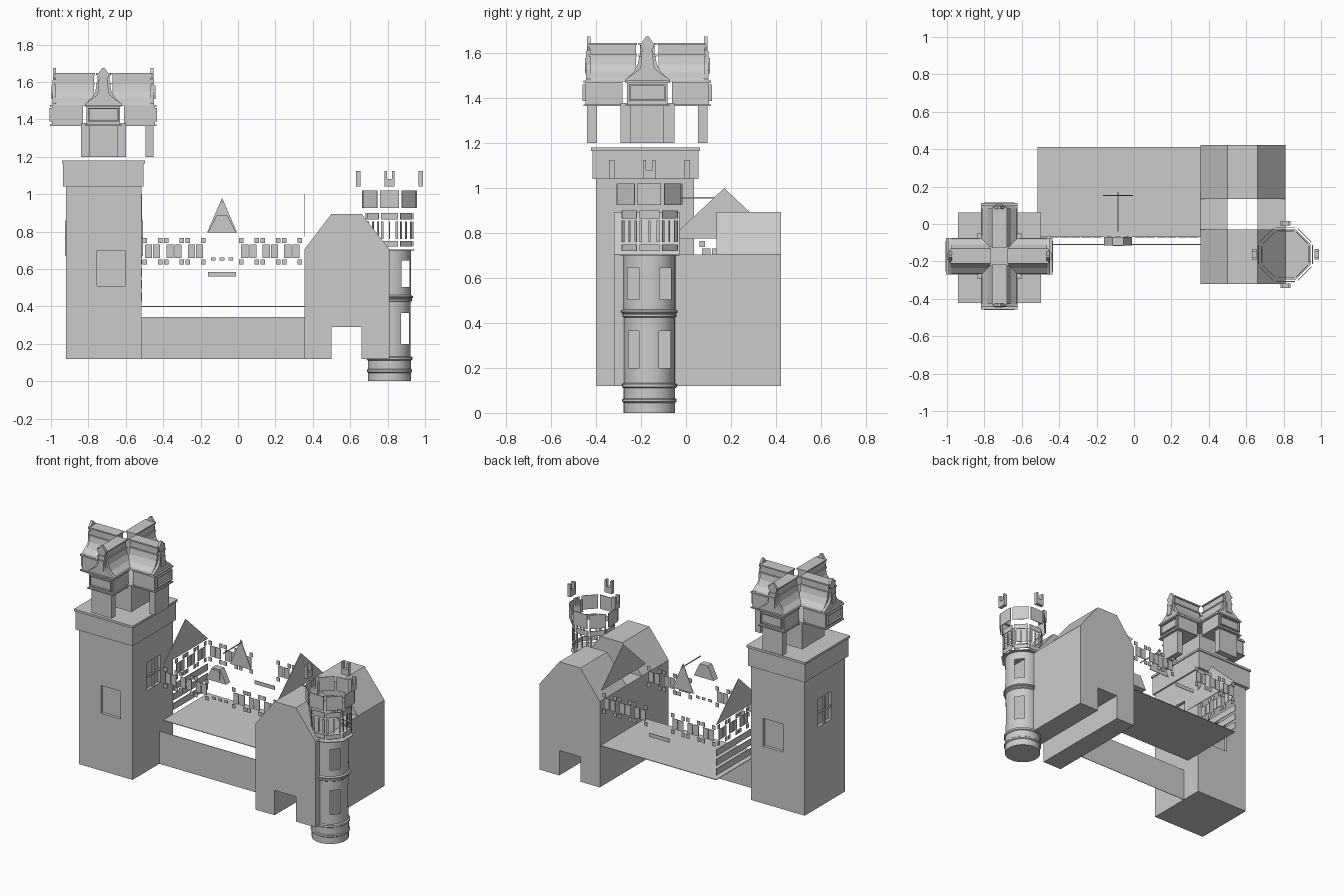
import bpy, bmesh
from math import sin, cos, pi, radians
from mathutils import Matrix, Vector

if "Cube" in bpy.data.objects:
    bpy.data.objects.remove(bpy.data.objects["Cube"])


def make(name, bm, mat=None):
    if mat:
        bm.transform(mat)
    bmesh.ops.recalc_face_normals(bm, faces=bm.faces)
    me = bpy.data.meshes.new(name)
    bm.to_mesh(me)
    bm.free()
    ob = bpy.data.objects.new(name, me)
    bpy.context.collection.objects.link(ob)
    return ob


def add_box(bm, x0, x1, y0, y1, z0, z1):
    m = Matrix.Translation(((x0+x1)/2, (y0+y1)/2, (z0+z1)/2)) @ Matrix.Diagonal((x1-x0, y1-y0, z1-z0, 1))
    bmesh.ops.create_cube(bm, size=1, matrix=m)


def boxes(name, lst, mat=None):
    bm = bmesh.new()
    for b in lst:
        add_box(bm, *b)
    return make(name, bm, mat)


def add_prism(bm, pts, d0, d1, axis='y'):
    # pts are (u, z), extruded along axis
    def v(u, d, z):
        return bm.verts.new((u, d, z) if axis == 'y' else (d, u, z))
    a = [v(u, d0, z) for u, z in pts]
    b = [v(u, d1, z) for u, z in pts]
    bm.faces.new(a)
    bm.faces.new(b[::-1])
    n = len(pts)
    for i in range(n):
        j = (i+1) % n
        bm.faces.new((a[i], b[i], b[j], a[j]))


def prism(name, pts, spans, axis='y', mat=None):
    bm = bmesh.new()
    for d0, d1 in spans:
        add_prism(bm, pts, d0, d1, axis)
    return make(name, bm, mat)


def cut(ob, b):
    c = boxes('cutter', [b])
    c.hide_render = True
    m = ob.modifiers.new('cut', 'BOOLEAN')
    m.object, m.solver = c, 'EXACT'
    bpy.context.view_layer.objects.active = ob
    bpy.ops.object.modifier_apply(modifier='cut')
    bpy.data.objects.remove(c)


T = 0.002  # half thickness of thin panels

# big square tower with recessed windows
tower = boxes('tower_shaft', [(-.92, -.515, -.40, .035, .12, 1.04)])
for y in (-.40, .035):
    cut(tower, (-.755, -.605, y-.02, y+.02, .51, .70))
for x in (-.92, -.515):
    cut(tower, (x-.02, x+.02, -.25, -.10, .67, .86))
    boxes('tower_window_bars', [(x-.006, x+.006, -.18, -.17, .67, .86),
                                (x-.006, x+.006, -.25, -.10, .76, .77)])
boxes('tower_parapet', [(-.935, -.505, -.415, .055, 1.04, 1.175),
                        (-.942, -.498, -.422, .062, 1.165, 1.18)])

# crown of four gabled wings
C = Matrix.Translation((-.72, -.172, 0))
boxes('crown_core', [(-.12, .12, -.12, .12, 1.2, 1.38)], C)
half = [(.095, 1.475), (.09, 1.49), (.062, 1.515), (.043, 1.55), (.035, 1.59)]
gab = [(.098, 1.475), (.098, 1.485), (.06, 1.51), (.035, 1.53), (.027, 1.55), (.025, 1.61)]


def mirror(p):
    return p + [(-u, z) for u, z in p[::-1]]


for k in range(4):
    M = C @ Matrix.Rotation(k*pi/2, 4, 'Z')
    boxes('crown_wing_box', [(-.09, .09, -.275, -.11, 1.368, 1.475),
                             (-.098, .098, -.284, -.11, 1.468, 1.478),
                             (-.098, .098, -.284, -.11, 1.365, 1.372)], M)
    if k != 3:
        boxes('crown_wing_leg', [(-.075, .075, -.268, -.225, 1.2, 1.37)], M)
    prism('crown_wing_roof', mirror(half), [(-.255, -.05)], 'y', M)
    boxes('crown_ridge', [(-.032, .032, -.255, -.05, 1.59, 1.64),
                          (-.04, .04, -.262, -.045, 1.638, 1.647),
                          (-.04, .04, -.262, -.045, 1.586, 1.595)], M)
    prism('crown_gable', mirror(gab), [(-.272, -.252)], 'y', M)
    prism('crown_finial', mirror([(.018, 1.61), (.03, 1.63), (.03, 1.64), (.006, 1.675)]),
          [(-.268, -.252)], 'y', M)
    boxes('crown_panel', [(-.082, .082, -.288, -.275, 1.455, 1.462), (-.082, .082, -.288, -.275, 1.388, 1.395),
                          (-.082, -.075, -.288, -.275, 1.39, 1.46), (.075, .082, -.288, -.275, 1.39, 1.46),
                          (-.02, .02, -.278, -.27, 1.51, 1.58)], M)
# low web that joins the four roofs
boxes('crown_valley', [(-.10, .10, -.06, .06, 1.472, 1.478), (-.06, .06, -.10, .10, 1.471, 1.477)], C)

# hall: floor slab, front wall, end gables
boxes('hall_slab', [(-.515, .36, -.07, .412, .398, .402)])
boxes('hall_front_wall', [(-.515, .36, -.112, -.108, .12, .343)])
prism('hall_gable', [(-.07, .775), (.17, 1.0), (.41, .775)], [(-.517, -.513), (.352, .356)], 'x')


# window pieces along a wall, u is distance along the wall
def window_bits(u0):
    r = []
    for p in range(3):
        a = u0 + p*.115
        for q in (a, a+.082):
            r += [(q, q+.024, .738, .765), (q, q+.024, .625, .652)]
        r += [(a+.012, a+.05, .66, .732), (a+.056, a+.094, .66, .732)]
    return r


for name, y in (('front_windows', -.07), ('back_windows', .41)):
    boxes(name, [(a, b, y-T, y+T, c, d) for u in (-.51, .005) for a, b, c, d in window_bits(u)])
boxes('west_windows', [(-.517, -.513, a, b, c, d) for a, b, c, d in window_bits(.06)])
boxes('west_strips', [(-.517, -.513, .04, .41, z, z+.045) for z in (.43, .495, .56)])
boxes('back_strip', [(-.16, -.01, .408, .412, .56, .585)])
boxes('small_panes', [(x, x+.025, -.072, -.068, .645, .662) for x in (-.145, -.098, -.052)])

# central dormer with rear gable and ridge
prism('dormer_gable', [(-.165, .795), (-.085, .98), (-.005, .795)], [(.15, .154)])
prism('dormer_front', [(-.16, .795), (-.115, .885), (-.055, .885), (-.01, .795)], [(-.115, -.07)])
boxes('dormer_window', [(-.113, -.057, -.118, -.115, .812, .875)])
boxes('dormer_ridge', [(-.087, -.083, -.04, .17, .955, .961)])

# gatehouse with through passage, two roofs
arch = [(.355, .12), (.50, .12), (.50, .29), (.66, .29), (.66, .12), (.81, .12), (.81, .705), (.355, .705)]
ends = [(-.32, -.03), (.135, .422)]
prism('gatehouse_block', arch, ends)
boxes('gatehouse_side_walls', [(.355, .50, -.03, .135, .12, .705), (.66, .81, -.03, .135, .12, .705)])
prism('gatehouse_roof', [(.355, .705), (.50, .895), (.66, .895), (.81, .705)], ends)

# round corner turret with window openings
R = Matrix.Translation((.81, -.163, 0))
prof = [(0, 0), (.115, 0), (.115, .045), (.121, .05), (.121, .06), (.115, .065), (.115, .11), (.122, .115),
        (.122, .128), (.113, .133), (.113, .20), (.113, .365), (.113, .425), (.12, .43), (.12, .438), (.116, .442),
        (.126, .447), (.126, .454), (.116, .46), (.116, .505), (.116, .645), (.116, .70)]
N = 32
bm = bmesh.new()
rings = [[bm.verts.new((r*cos(2*pi*i/N), r*sin(2*pi*i/N), z)) for i in range(N)] for r, z in prof[1:]]
bm.faces.new(rings[0][::-1])
holes = {2, 3, 4, N-3, N-4, N-5}
for k in range(len(rings)-1):
    for i in range(N):
        if prof[k+1][1] in (.20, .505) and i in holes:
            continue
        j = (i+1) % N
        bm.faces.new((rings[k][i], rings[k][j], rings[k+1][j], rings[k+1][i]))
turret = make('turret_shaft', bm, R)
bpy.ops.object.select_all(action='DESELECT')
turret.select_set(True)
bpy.context.view_layer.objects.active = turret
bpy.ops.object.shade_smooth_by_angle(angle=radians(30))

# octagonal turret deck
bm = bmesh.new()
bmesh.ops.create_cone(bm, cap_ends=True, segments=8, radius1=.145, radius2=.145, depth=.004,
                      matrix=Matrix.Translation((0, 0, .702)) @ Matrix.Rotation(pi/8, 4, 'Z'))
make('turret_deck', bm, R)

# turret lantern panels, one set per octagon side
for k in range(8):
    M = R @ Matrix.Rotation(k*pi/4, 4, 'Z')
    a = .125
    boxes('lantern_panes', [(a-T, a+T, -.045, .045, .865, .90), (a-T, a+T, -.045, .045, .72, .75),
                            (a-T, a+T, -.045, -.032, .76, .855), (a-T, a+T, .032, .045, .76, .855),
                            (a-T, a+T, -.004, .004, .76, .855)], M)
    boxes('parapet_panel', [(.143, .147, -.052, .052, .925, 1.02)], M)
    if k % 2 == 0:
        boxes('merlon', [(.155, .18, -.028, -.014, 1.04, 1.125), (.155, .18, .014, .028, 1.04, 1.125),
                         (.155, .18, -.028, .028, 1.04, 1.08)], M)
